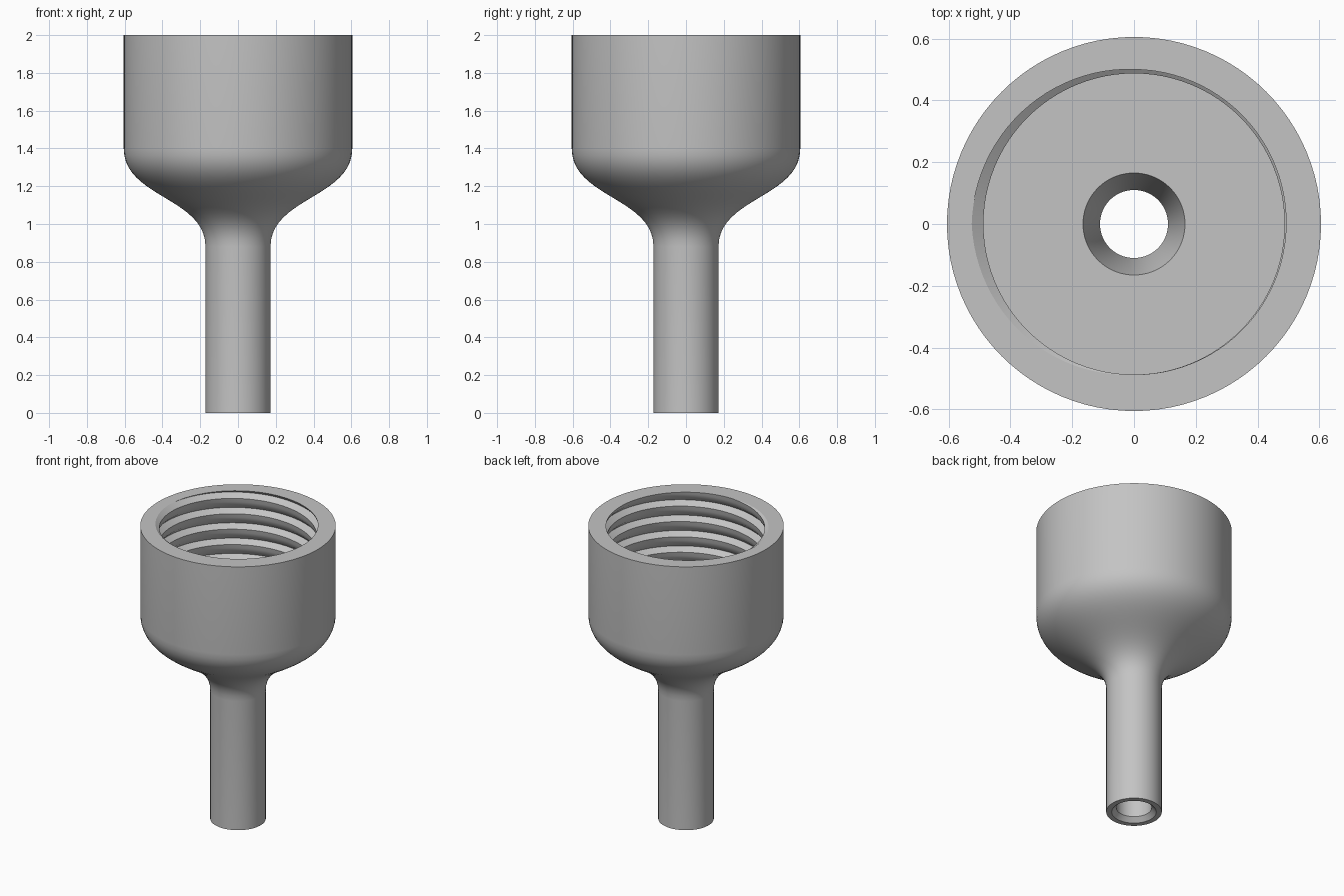
import bpy, bmesh
from math import sin, cos, tau, floor

if "Cube" in bpy.data.objects:
    bpy.data.objects.remove(bpy.data.objects["Cube"])

SEGMENTS = 96
TOP, FLOOR, PITCH, BORE = 2.0, 1.4, 0.105, 0.487
# One turn of the thread: height as a fraction of the pitch, groove depth
THREAD = [(0, 0), (0.25, 0.038), (0.5, 0.013), (0.75, 0.005), (1, 0)]


def groove(u):
    u -= floor(u)
    for (a, da), (b, db) in zip(THREAD, THREAD[1:]):
        if u <= b:
            return da + (db - da) * (u - a) / (b - a)
    return 0


def bezier(p, t):
    s = 1 - t
    weights = (s**3, 3*s*s*t, 3*s*t*t, t**3)
    return tuple(sum(w * q[i] for w, q in zip(weights, p)) for i in (0, 1))


def thread_column(turn):
    """Thread outline at one angle, from the rim down to the cup floor."""
    start = TOP - PITCH * (0.75 - turn)
    points = []
    for k in range(1, -9, -1):
        for u, _ in reversed(THREAD[:-1]):
            z = min(TOP, max(FLOOR, start + (k + u) * PITCH))
            points.append((BORE + groove((z - start) / PITCH), z))
    return points


# Outside: straight stem, S-shaped shoulder, cup wall
shoulder = [(0.172, 0.88), (0.172, 1.14), (0.605, 1.14), (0.605, 1.4)]
outside = [(0.172, 0)] + [bezier(shoulder, i / 20) for i in range(21)] + [(0.605, TOP)]
# Inside: tapered drain, through bore, chamfered outlet
inside = [(0.165, FLOOR), (0.11, 1.2), (0.11, 0.03), (0.138, 0)]

# Lathe the closed outline, with the thread climbing as it turns
bm = bmesh.new()
columns = []
for i in range(SEGMENTS + 1):
    turn = i / SEGMENTS
    c, s = cos(tau * turn), sin(tau * turn)
    outline = outside + thread_column(turn) + inside
    columns.append([bm.verts.new((r * c, r * s, z)) for r, z in outline])
n = len(columns[0])
for a, b in zip(columns, columns[1:]):
    for j in range(n):
        k = (j + 1) % n
        bm.faces.new((a[j], b[j], b[k], a[k]))
bmesh.ops.remove_doubles(bm, verts=bm.verts, dist=0.00002)
bmesh.ops.dissolve_degenerate(bm, edges=bm.edges, dist=0.00002)
bmesh.ops.recalc_face_normals(bm, faces=bm.faces)

mesh = bpy.data.meshes.new("threaded_funnel")
bm.to_mesh(mesh)
bm.free()
funnel = bpy.data.objects.new("threaded_funnel", mesh)
bpy.context.collection.objects.link(funnel)

# Plain grey plastic
grey = bpy.data.materials.new("grey_plastic")
grey.use_nodes = True
color = (0.55, 0.55, 0.55, 1)
grey.diffuse_color = color
grey.node_tree.nodes["Principled BSDF"].inputs["Base Color"].default_value = color
mesh.materials.append(grey)

bpy.ops.object.select_all(action='DESELECT')
funnel.select_set(True)
bpy.context.view_layer.objects.active = funnel
bpy.ops.object.shade_smooth_by_angle(angle=0.5)
